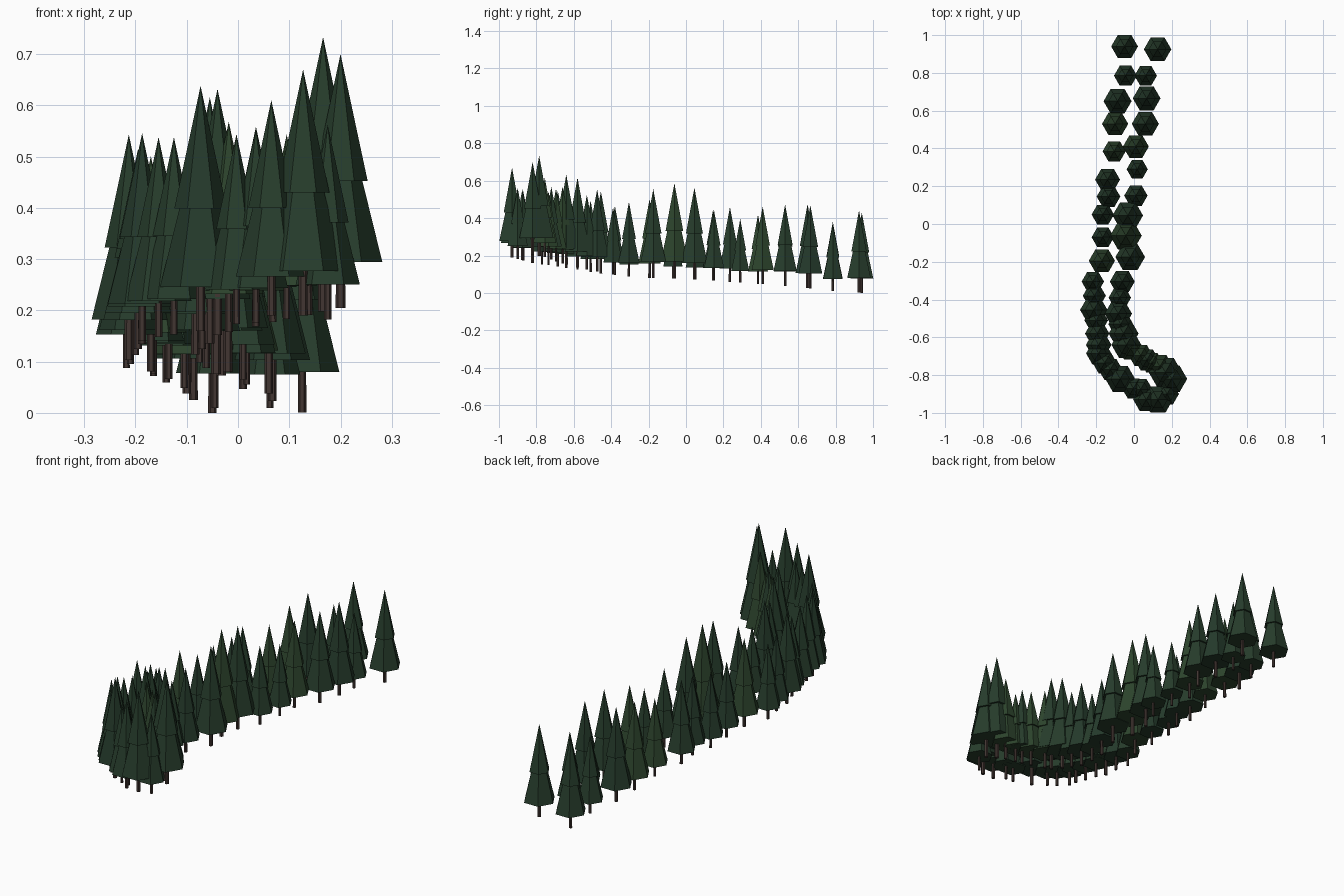
import bpy, bmesh, random
from math import pi
from mathutils import Matrix

random.seed(4)


def material(name, rgb):
    m = bpy.data.materials.new(name)
    m.diffuse_color = (*rgb, 1)
    return m


bark = material("bark", (0.055, 0.037, 0.032))
needles = [material("dark_needles", (0.018, 0.042, 0.024)),
           material("mid_needles", (0.020, 0.046, 0.025)),
           material("light_needles", (0.026, 0.058, 0.026))]


def cone_mesh(name, r1, r2, z1, z2, mat):
    """Six-sided cone with corners on the x axis, sized for a tree of height 1."""
    bm = bmesh.new()
    bmesh.ops.create_cone(bm, cap_ends=True, segments=6, radius1=r1, radius2=r2, depth=z2 - z1,
                          matrix=Matrix.Translation((0, 0, (z1 + z2) / 2)) @ Matrix.Rotation(pi / 2, 4, 'Z'))
    bmesh.ops.remove_doubles(bm, verts=bm.verts, dist=1e-5)
    me = bpy.data.meshes.new(name)
    bm.to_mesh(me)
    bm.free()
    me.materials.append(mat)
    return me


trunk = cone_mesh("trunk", 0.019, 0.018, 0, 0.25, bark)
lower = [cone_mesh("lower_tier", 0.165, 0, 0.18, 0.85, m) for m in needles]
upper = [cone_mesh("upper_tier", 0.107, 0, 0.5, 1.0, m) for m in needles]


def interp(pts, y):
    for (y0, z0), (y1, z1) in zip(pts, pts[1:]):
        if y0 >= y >= y1:
            return z0 + (z1 - z0) * (y0 - y) / (y0 - y1)
    return pts[-1][1]


def plant(row, ground):
    for x, y, h in row:
        z = interp(ground, y)
        k = random.choice((0, 1, 1, 2))
        for me in (trunk, lower[k], upper[k]):
            ob = bpy.data.objects.new(me.name.split(".")[0], me)
            ob.location = (x, y, z)
            ob.scale = (h, h, h)
            bpy.context.collection.objects.link(ob)


# left row of trees: x, y, height
left_row = [(-.05, .94, .43), (-.045, .785, .37), (-.087, .65, .45), (-.1, .53, .42),
            (-.105, .385, .37), (-.14, .235, .40), (-.135, .145, .38), (-.165, .05, .36),
            (-.165, -.07, .36), (-.17, -.195, .42), (-.218, -.305, .36), (-.21, -.38, .37),
            (-.213, -.455, .44), (-.2, -.51, .38), (-.195, -.58, .39), (-.187, -.64, .41),
            (-.187, -.685, .405), (-.155, -.735, .39), (-.125, -.77, .385), (-.073, -.82, .478),
            (-.003, -.87, .37), (.035, -.875, .38), (.065, -.93, .42), (.127, -.93, .48),
            (.175, -.9, .38)]
# right row of trees
right_row = [(.125, .925, .44), (.062, .785, .36), (.067, .665, .445), (.06, .53, .435),
             (.01, .41, .415), (.017, .29, .34), (.01, .15, .375), (-.033, .045, .49),
             (-.043, -.062, .51), (-.02, -.175, .475), (-.062, -.305, .40), (-.075, -.39, .36),
             (-.083, -.475, .44), (-.07, -.53, .40), (-.055, -.58, .48), (-.04, -.64, .48),
             (-.018, -.66, .41), (.035, -.695, .39), (.068, -.72, .39), (.095, -.735, .36),
             (.137, -.755, .425), (.166, -.785, .535), (.2, -.82, .495)]

# ground height along y, rising towards the bend
far = [(.94, 0), (.785, .01), (.65, .025), (.53, .038), (.23, .06), (.04, .073), (-.18, .08), (-.31, .088)]
plant(left_row, far + [(-.455, .103), (-.58, .125), (-.7, .143), (-.82, .16), (-.93, .19)])
plant(right_row, far + [(-.39, .098), (-.5, .118), (-.6, .14), (-.7, .17), (-.76, .193), (-.82, .205)])
